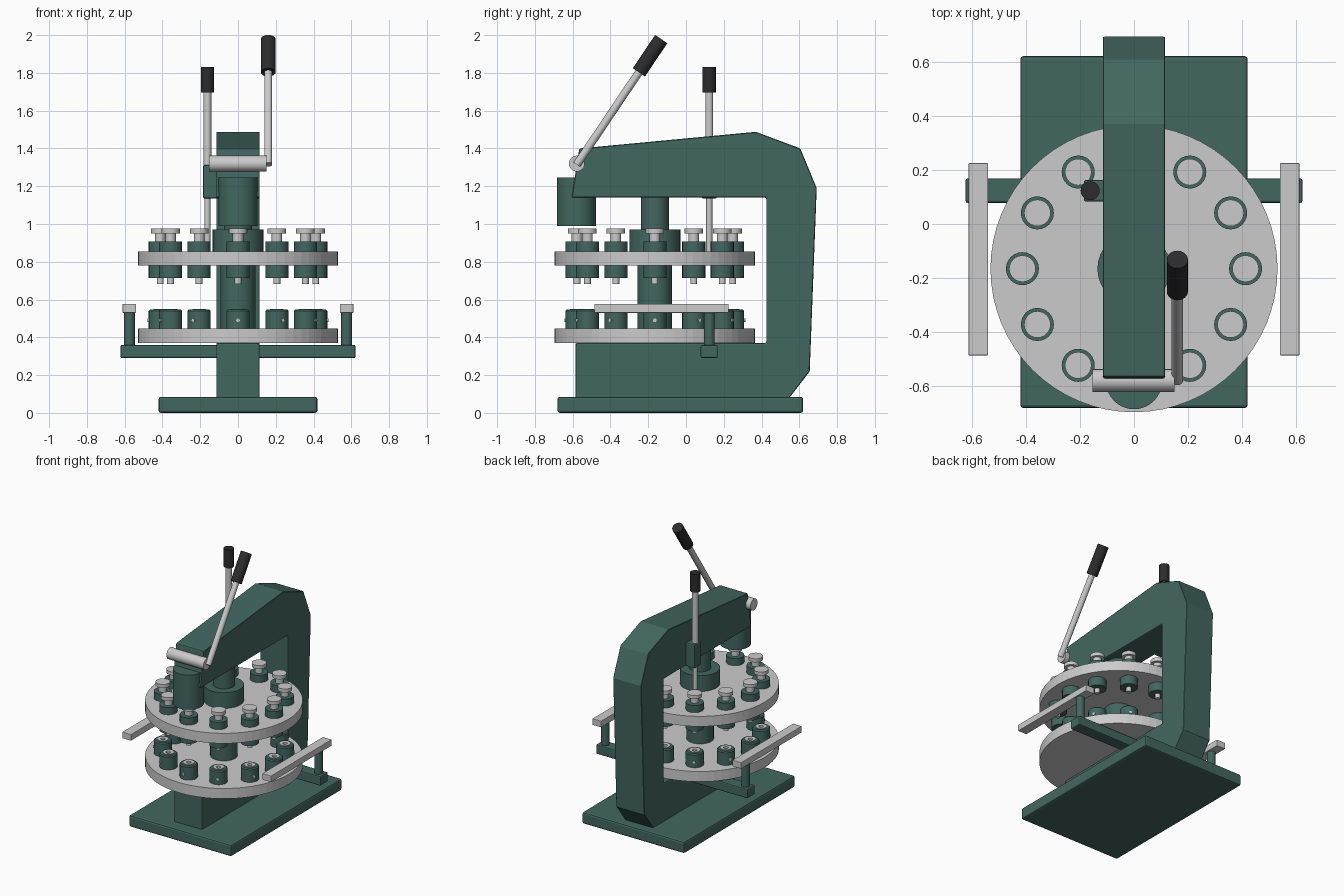
import bpy, bmesh
from math import sin, cos, pi, radians
from mathutils import Vector, Matrix

if "Cube" in bpy.data.objects:
    bpy.data.objects.remove(bpy.data.objects["Cube"])


def material(name, rgb):
    m = bpy.data.materials.new(name)
    m.diffuse_color = (*rgb, 1)
    m.use_nodes = True
    m.node_tree.nodes["Principled BSDF"].inputs["Base Color"].default_value = m.diffuse_color
    return m


GREEN = material("green_paint", (0.055, 0.135, 0.118))
BLACK = material("black_rubber", (0.025, 0.025, 0.027))


def finish(name, bm, mat=None, bevel=0, segments=2):
    bmesh.ops.recalc_face_normals(bm, faces=bm.faces)
    me = bpy.data.meshes.new(name)
    bm.to_mesh(me)
    bm.free()
    ob = bpy.data.objects.new(name, me)
    bpy.context.collection.objects.link(ob)
    if mat:
        me.materials.append(mat)
    if bevel:
        b = ob.modifiers.new("bevel", "BEVEL")
        b.width, b.segments, b.limit_method = bevel, segments, "ANGLE"
        b.angle_limit = radians(40)
    return ob


def box(name, x, y, z, mat=None, bevel=0):
    bm = bmesh.new()
    c = [(a[0] + a[1]) / 2 for a in (x, y, z)]
    s = [a[1] - a[0] for a in (x, y, z)]
    bmesh.ops.create_cube(bm, size=1, matrix=Matrix.Translation(c) @ Matrix.Diagonal((*s, 1)))
    return finish(name, bm, mat, bevel)


def rod(name, p, q, r, mat=None, sides=24, bevel=0):
    p, q = Vector(p), Vector(q)
    d = q - p
    mtx = Matrix.Translation((p + q) / 2) @ d.to_track_quat("Z", "Y").to_matrix().to_4x4()
    bm = bmesh.new()
    bmesh.ops.create_cone(bm, cap_ends=True, segments=sides, radius1=r, radius2=r,
                          depth=d.length, matrix=mtx)
    ob = finish(name, bm, mat, bevel)
    if sides < 40:
        for f in ob.data.polygons:
            f.use_smooth = len(f.vertices) == 4
        ob.data.set_sharp_from_angle(angle=radians(35))
    return ob


def upright(name, x, y, z0, z1, r, mat=None, sides=24, bevel=0):
    return rod(name, (x, y, z0), (x, y, z1), r, mat, sides, bevel)


def lathe(name, x, y, profile, mat=None, sides=24):
    # closed (radius, height) outline swept into a ring
    bm = bmesh.new()
    n = len(profile)
    rings = [[bm.verts.new((x + r * cos(2 * pi * i / sides), y + r * sin(2 * pi * i / sides), z))
              for r, z in profile] for i in range(sides)]
    for i in range(sides):
        a, b = rings[i], rings[(i + 1) % sides]
        for j in range(n):
            k = (j + 1) % n
            bm.faces.new((a[j], b[j], b[k], a[k]))
    ob = finish(name, bm, mat)
    for f in ob.data.polygons:
        f.use_smooth = True
    ob.data.set_sharp_from_angle(angle=radians(35))
    return ob


# base plate and C-shaped frame
box("base_plate", (-0.42, 0.42), (-0.68, 0.62), (0, 0.085), GREEN, 0.012)
outline = [(-0.585, 0.07), (0.54, 0.07), (0.655, 0.22), (0.692, 1.19), (0.605, 1.40), (0.37, 1.488),
           (-0.565, 1.40), (-0.605, 1.14), (0.425, 1.14), (0.425, 0.37), (-0.585, 0.37)]
bm = bmesh.new()
face = bm.faces.new([bm.verts.new((-0.115, y, z)) for y, z in outline])
ext = bmesh.ops.extrude_face_region(bm, geom=[face])["geom"]
bmesh.ops.translate(bm, vec=(0.23, 0, 0), verts=[v for v in ext if isinstance(v, bmesh.types.BMVert)])
bmesh.ops.triangulate(bm, faces=[f for f in bm.faces if len(f.verts) > 4])
finish("c_frame", bm, GREEN, 0.008)

# turret column and discs
CY = -0.165
upright("turret_column", 0, CY, 0.40, 0.80, 0.092, GREEN, 32)
upright("turret_collar", 0, CY, 0.85, 0.972, 0.135, GREEN, 32)
upright("turret_neck", 0, CY, 0.96, 1.16, 0.074, GREEN, 32)
upright("lower_turret_disc", 0, CY, 0.37, 0.446, 0.53, None, 64)
upright("upper_turret_disc", 0, CY, 0.78, 0.855, 0.53, None, 64)

# twelve punch and die stations
for i in range(12):
    a = 2 * pi * i / 12
    dx, dy = cos(a), sin(a)
    x, y = 0.412 * dx, CY + 0.412 * dy
    upright(f"punch_holder_top_{i}", x, y, 0.85, 0.908, 0.061, GREEN)
    upright(f"punch_stem_{i}", x, y, 0.90, 0.955, 0.028)
    upright(f"punch_head_{i}", x, y, 0.950, 0.976, 0.049)
    upright(f"punch_holder_bottom_{i}", x, y, 0.715, 0.785, 0.061, GREEN)
    upright(f"punch_tip_{i}", x, y, 0.682, 0.72, 0.018, None, 16)
    lathe(f"die_holder_{i}", x, y, [(0.034, 0.44), (0.061, 0.44), (0.061, 0.54),
                                    (0.054, 0.547), (0.034, 0.547)], GREEN)
    lathe(f"die_insert_{i}", x, y, [(0.016, 0.44), (0.036, 0.44), (0.036, 0.551), (0.016, 0.551)])
    rod(f"die_screw_{i}", (x + 0.05 * dx, y + 0.05 * dy, 0.49),
        (x + 0.067 * dx, y + 0.067 * dy, 0.49), 0.01, None, 12)

# ram housing and operating lever
upright("ram_housing", 0, -0.58, 0.99, 1.247, 0.104, GREEN, 32)
rod("lever_shaft", (-0.153, -0.578, 1.32), (0.15, -0.578, 1.32), 0.042)
foot, top = Vector((0.16, -0.578, 1.315)), Vector((0.16, -0.131, 1.979))
rod("lever_arm", foot, foot.lerp(top, 0.8), 0.021)
rod("lever_grip", foot.lerp(top, 0.735), top, 0.039, BLACK)

# indexing lever beside the frame
IX, IY = -0.162, 0.123
box("index_bracket", (-0.185, -0.11), (0.083, 0.163), (1.135, 1.312), GREEN, 0.007)
upright("index_pin", IX, IY, 0.85, 1.15, 0.016)
upright("index_rod", IX, IY, 1.30, 1.71, 0.021)
upright("index_grip", IX, IY, 1.695, 1.83, 0.035, BLACK)

# crossbar carrying the side work rails
box("support_crossbar", (-0.622, 0.622), (0.078, 0.168), (0.29, 0.36), GREEN, 0.008)
for side, s in (("left", -1), ("right", 1)):
    upright(f"{side}_rail_post", s * 0.575, IY, 0.35, 0.54, 0.029, GREEN)
    box(f"{side}_work_rail", sorted((s * 0.539, s * 0.611)), (-0.485, 0.225), (0.53, 0.577), None, 0.003)
